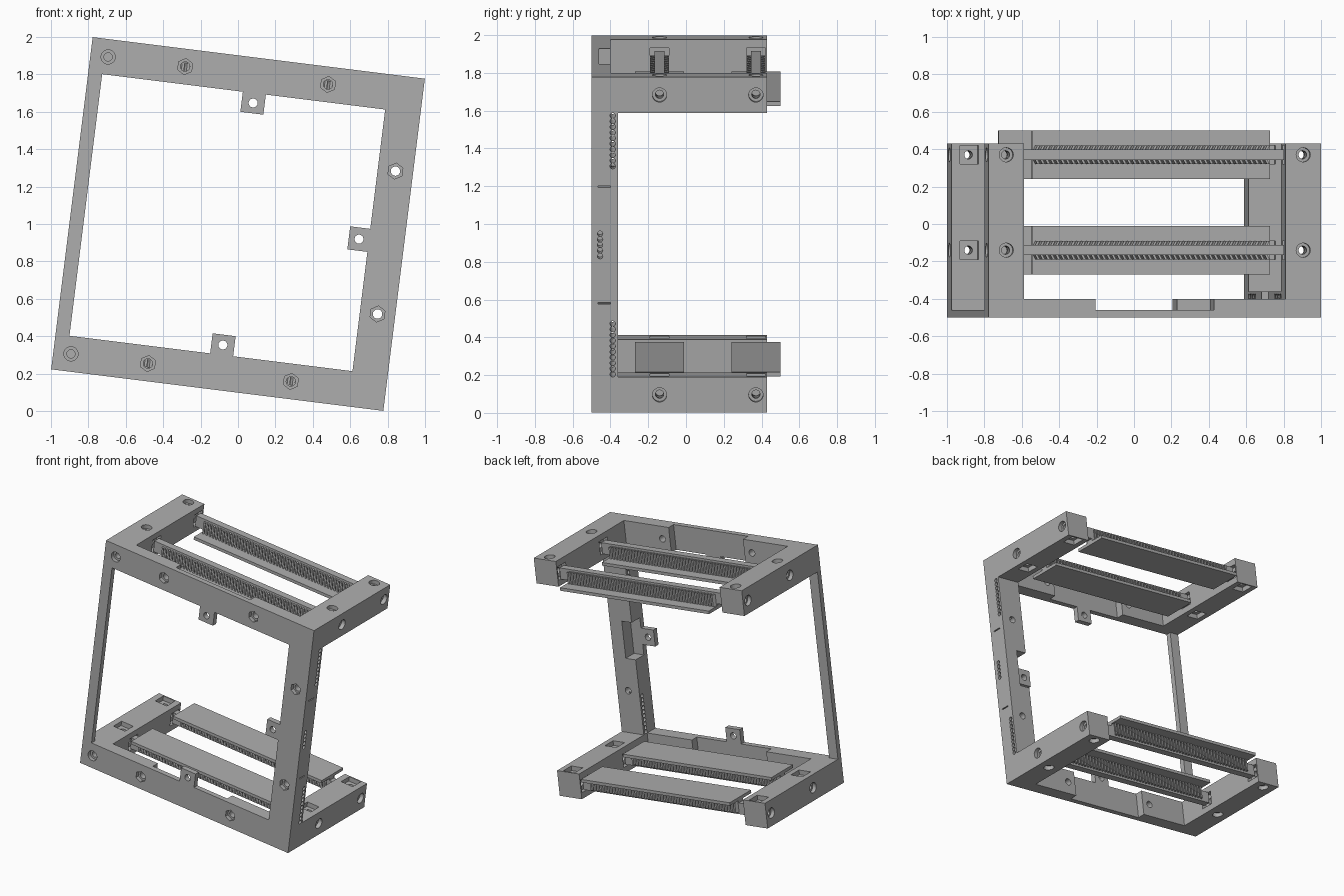
import bpy, bmesh, math
from mathutils import Matrix, Vector

cube = bpy.data.objects.get("Cube")
if cube:
    bpy.data.objects.remove(cube, do_unlink=True)

# The frame is modelled upright around the origin, then tilted about Y and lifted
HALF, INNER, MID = 0.895, 0.705, 0.80
TILT = Matrix.Translation((0, 0, 1)) @ Matrix.Rotation(math.radians(7.13), 4, "Y")
SCREW_Y = (-0.14, 0.37)
SIGNS = (-1, 1)

grey = bpy.data.materials.new("plain_grey")
grey.use_nodes = True
grey.diffuse_color = (0.42, 0.42, 0.42, 1)
grey.node_tree.nodes["Principled BSDF"].inputs["Base Color"].default_value = grey.diffuse_color


def add_box(bm, x, y, z):
    """Box from three (min, max) ranges."""
    size = [b - a for a, b in (x, y, z)]
    mid = [(a + b) / 2 for a, b in (x, y, z)]
    bmesh.ops.create_cube(bm, size=1, matrix=Matrix.Translation(mid) @ Matrix.Diagonal((*size, 1)))


def add_rod(bm, centre, axis, radius, length, sides=24):
    """Cylinder or hexagon along an axis."""
    turn = Vector((0, 0, 1)).rotation_difference(Vector(axis)).to_matrix().to_4x4()
    bmesh.ops.create_cone(bm, cap_ends=True, segments=sides, radius1=radius, radius2=radius,
                          depth=length, matrix=Matrix.Translation(centre) @ turn)


def make(name, bm):
    mesh = bpy.data.meshes.new(name)
    bmesh.ops.recalc_face_normals(bm, faces=bm.faces)
    bm.to_mesh(mesh)
    bm.free()
    mesh.materials.append(grey)
    obj = bpy.data.objects.new(name, mesh)
    bpy.context.collection.objects.link(obj)
    return obj


def cut(obj, bm):
    """Subtract the solids in bm from obj."""
    cutter = make("cutter", bm)
    cutter.hide_render = True
    mod = obj.modifiers.new("cut", "BOOLEAN")
    mod.operation, mod.solver, mod.object = "DIFFERENCE", "EXACT", cutter
    bpy.context.view_layer.objects.active = obj
    bpy.ops.object.modifier_apply(modifier=mod.name)
    bpy.data.objects.remove(cutter, do_unlink=True)


def cut_box(obj, *ranges):
    bm = bmesh.new()
    add_box(bm, *ranges)
    cut(obj, bm)


# Main frame: a block with its openings removed, leaving bars and four corner arms
bm = bmesh.new()
add_box(bm, (-HALF, HALF), (-0.5, 0.43), (-HALF, HALF))
frame = make("frame", bm)
inside = (-INNER, INNER)
cut_box(frame, (-1, 1), (-0.36, 1), inside)
cut_box(frame, inside, (-0.4, 1), (-1, 1))
cut_box(frame, (-0.82, INNER), (-1, 1), inside)
cut_box(frame, (-1, -0.6), (-0.46, 1), inside)
cut_box(frame, (-0.32, 0.32), (-0.46, 1), (-1, 1))
cut_box(frame, (0.6, 0.79), (-0.46, 1), (-0.14, 0.14))

# Wide recesses: screw heads, hexagonal nuts and square pockets
bores, rods_x, rods_z = bmesh.new(), bmesh.new(), bmesh.new()
for sx in SIGNS:
    for sz in SIGNS:
        for y in SCREW_Y:
            add_rod(bores, (sx * HALF, y, sz * MID), (1, 0, 0), 0.038, 0.06)
            add_rod(bores, (sx * MID, y, sz * HALF), (0, 0, 1), 0.038, 0.06)
            span = (y - 0.05, y + 0.05)
            flat = sorted((sz * 0.69, sz * 0.74))
            side = sorted((sx * 0.69, sx * 0.74))
            add_box(bores, (sx * MID - 0.05, sx * MID + 0.05), span, flat)
            add_box(bores, side, span, (sz * MID - 0.05, sz * MID + 0.05))
            add_rod(rods_x, (sx * MID, y, sz * MID), (1, 0, 0), 0.022, 0.3)
            add_rod(rods_z, (sx * MID, y, sz * MID), (0, 0, 1), 0.022, 0.3)
nut_spots = [(sx * 0.385, sz * MID) for sx in SIGNS for sz in SIGNS]
nut_spots += [(MID, sz * 0.385) for sz in SIGNS]
for x, z in nut_spots:
    add_rod(bores, (x, -0.5, z), (0, 1, 0), 0.043, 0.06, 6)
    add_rod(rods_z, (x, -0.4, z), (0, 1, 0), 0.025, 0.4)
for sz in SIGNS:
    add_rod(bores, (-MID, -0.5, sz * MID), (0, 1, 0), 0.038, 0.06)
    add_rod(rods_z, (-MID, -0.44, sz * MID), (0, 1, 0), 0.022, 0.2)
    add_box(bores, (0.84, 1), (-0.465, -0.4), (sz * 0.312 - 0.004, sz * 0.312 + 0.004))

# Rows of small holes in the wide upright
for i in range(10):
    for sz in SIGNS:
        add_rod(rods_x, (MID, -0.388, sz * (0.42 + i * 0.03)), (1, 0, 0), 0.0145, 0.3, 12)
for i in range(-2, 3):
    add_rod(rods_x, (HALF, -0.455, i * 0.03), (1, 0, 0), 0.0145, 0.16, 12)
for cutter in (bores, rods_x, rods_z):
    cut(frame, cutter)
parts = [frame]

# Mounting tabs at the middle of three bars
for name, angle in (("top_tab", 0), ("side_tab", 90), ("bottom_tab", 180)):
    bm = bmesh.new()
    add_box(bm, (-0.062, 0.062), (-0.5, -0.46), (0.597, INNER))
    tab = make(name, bm)
    bm = bmesh.new()
    add_rod(bm, (0, -0.48, 0.652), (0, 1, 0), 0.024, 0.2)
    cut(tab, bm)
    tab.data.transform(Matrix.Rotation(math.radians(angle), 4, "Y"))
    parts.append(tab)


def tooth_edge(side):
    """Slanted teeth along one side of a rack."""
    pitch, points = 0.0275, []
    for i in range(46):
        x = -0.635 + i * pitch
        points += [(x, side * 0.026), (x + 0.012, side * 0.05),
                   (x + 0.026, side * 0.05), (x + 0.014, side * 0.026)]
    return points


# Toothed racks spanning the arms, each with a flat plate on its inner side
for level, sz in (("top", 1), ("bottom", -1)):
    for place, y in zip(("front", "back"), SCREW_Y):
        bm = bmesh.new()
        add_box(bm, inside, (y - 0.027, y + 0.027), sorted((sz * 0.75, sz * 0.835)))
        add_box(bm, (-0.64, 0.64), (y - 0.027, y + 0.027), sorted((sz * 0.732, sz * 0.75)))
        outline = tooth_edge(1) + tooth_edge(-1)[::-1]
        face = bm.faces.new([bm.verts.new((px, y + py, sz * 0.732)) for px, py in outline])
        grown = bmesh.ops.extrude_face_region(bm, geom=[face], use_keep_orig=True)
        tops = [v for v in grown["geom"] if isinstance(v, bmesh.types.BMVert)]
        bmesh.ops.translate(bm, verts=tops, vec=(0, 0, sz * 0.088))
        parts.append(make(f"{level}_{place}_rack", bm))

        bm = bmesh.new()
        add_box(bm, (-0.64, 0.64), (y - 0.13, y + 0.13), sorted((sz * 0.71, sz * 0.733)))
        parts.append(make(f"{level}_{place}_plate", bm))

# Tilt everything into place
for obj in parts:
    obj.data.transform(TILT)
    obj.data.update()
